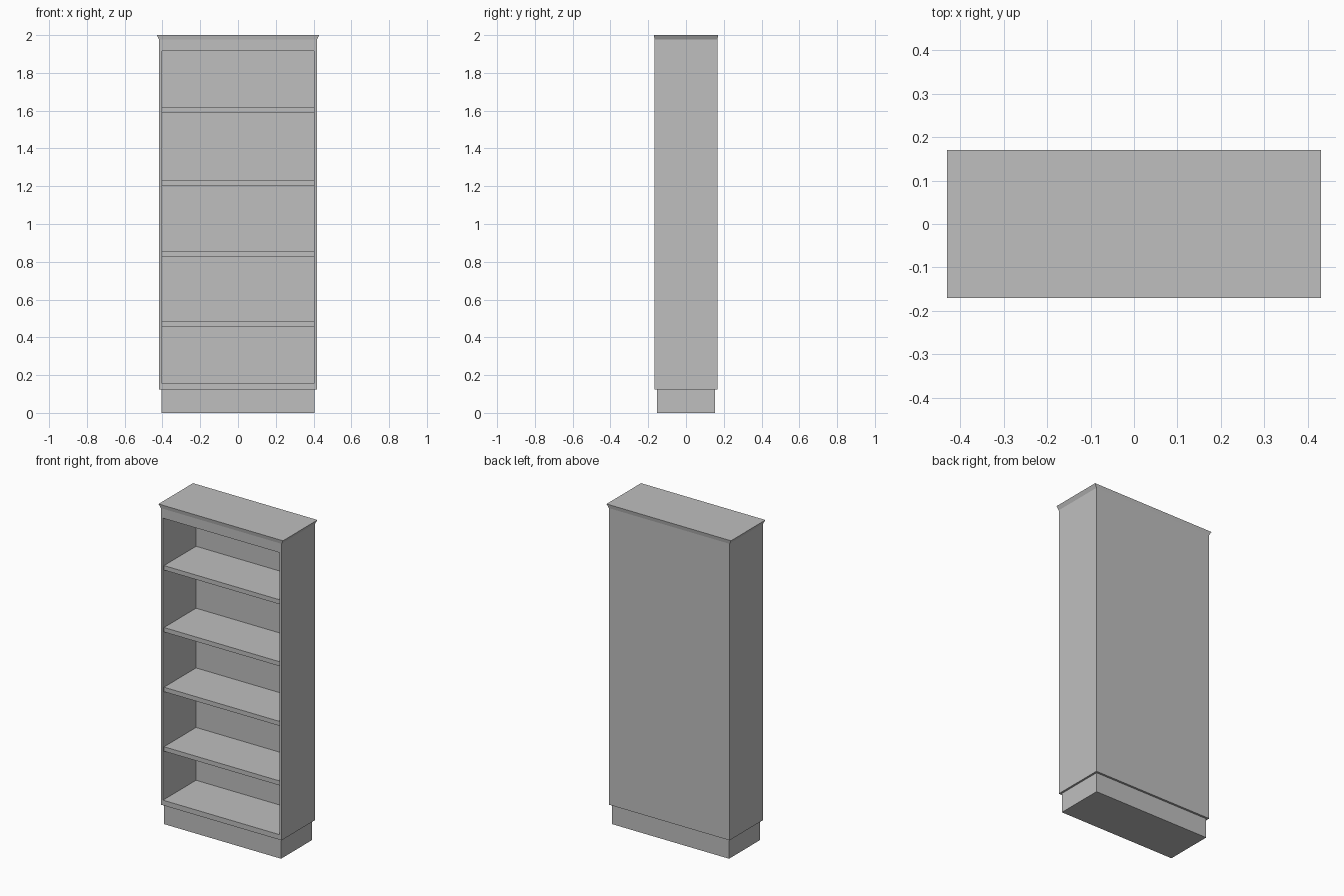
import bpy
import bmesh

# Start clean
old = bpy.data.objects.get("Cube")
if old:
    bpy.data.objects.remove(old, do_unlink=True)

grey = bpy.data.materials.new("plain_grey")
grey.use_nodes = True
colour = (0.52, 0.52, 0.52, 1)
grey.diffuse_color = colour
grey.node_tree.nodes["Principled BSDF"].inputs["Base Color"].default_value = colour

HALF_W, HALF_D = 0.417, 0.166      # outer case
CASE_Z, CORNICE_Z, TOP_Z = 0.123, 1.976, 2.0
OPEN_W, OPEN_Z0, OPEN_Z1 = 0.402, 0.155, 1.917
INNER_BACK = 0.16


def finish(bm, name):
    bmesh.ops.recalc_face_normals(bm, faces=bm.faces[:])
    mesh = bpy.data.meshes.new(name)
    bm.to_mesh(mesh)
    bm.free()
    mesh.materials.append(grey)
    obj = bpy.data.objects.new(name, mesh)
    bpy.context.collection.objects.link(obj)
    return obj


def box(x, y0, y1, z0, z1):
    """Box symmetric in x, between the given depths and heights."""
    bm = bmesh.new()
    bmesh.ops.create_cube(bm, size=2)
    for v in bm.verts:
        v.co = (x * v.co.x, y1 if v.co.y > 0 else y0, z1 if v.co.z > 0 else z0)
    bm.normal_update()
    return bm


# Recessed plinth
finish(box(0.405, -0.153, 0.153, 0, CASE_Z), "plinth")

# Hollow case: inset the front face, then push it back to the rear panel
bm = box(HALF_W, -HALF_D, HALF_D, CASE_Z, CORNICE_Z)
front = min(bm.faces, key=lambda f: f.calc_center_median().y)
bmesh.ops.inset_region(bm, faces=[front], thickness=0.01)
for v in front.verts:
    v.co.x = OPEN_W if v.co.x > 0 else -OPEN_W
    v.co.z = OPEN_Z1 if v.co.z > 1 else OPEN_Z0
recess = bmesh.ops.extrude_discrete_faces(bm, faces=[front])["faces"][0]
for v in recess.verts:
    v.co.y = INNER_BACK
finish(bm, "case")

# Flared cornice
bm = box(HALF_W, -HALF_D, HALF_D, CORNICE_Z, TOP_Z)
for v in bm.verts:
    if v.co.z > CORNICE_Z + 0.01:
        v.co.x *= 0.43 / HALF_W
        v.co.y *= 0.17 / HALF_D
finish(bm, "cornice")

# Shelves, set slightly back from the front edge
for i, top in enumerate((0.485, 0.857, 1.23, 1.617)):
    finish(box(OPEN_W, -0.156, INNER_BACK, top - 0.028, top), f"shelf_{i + 1}")
